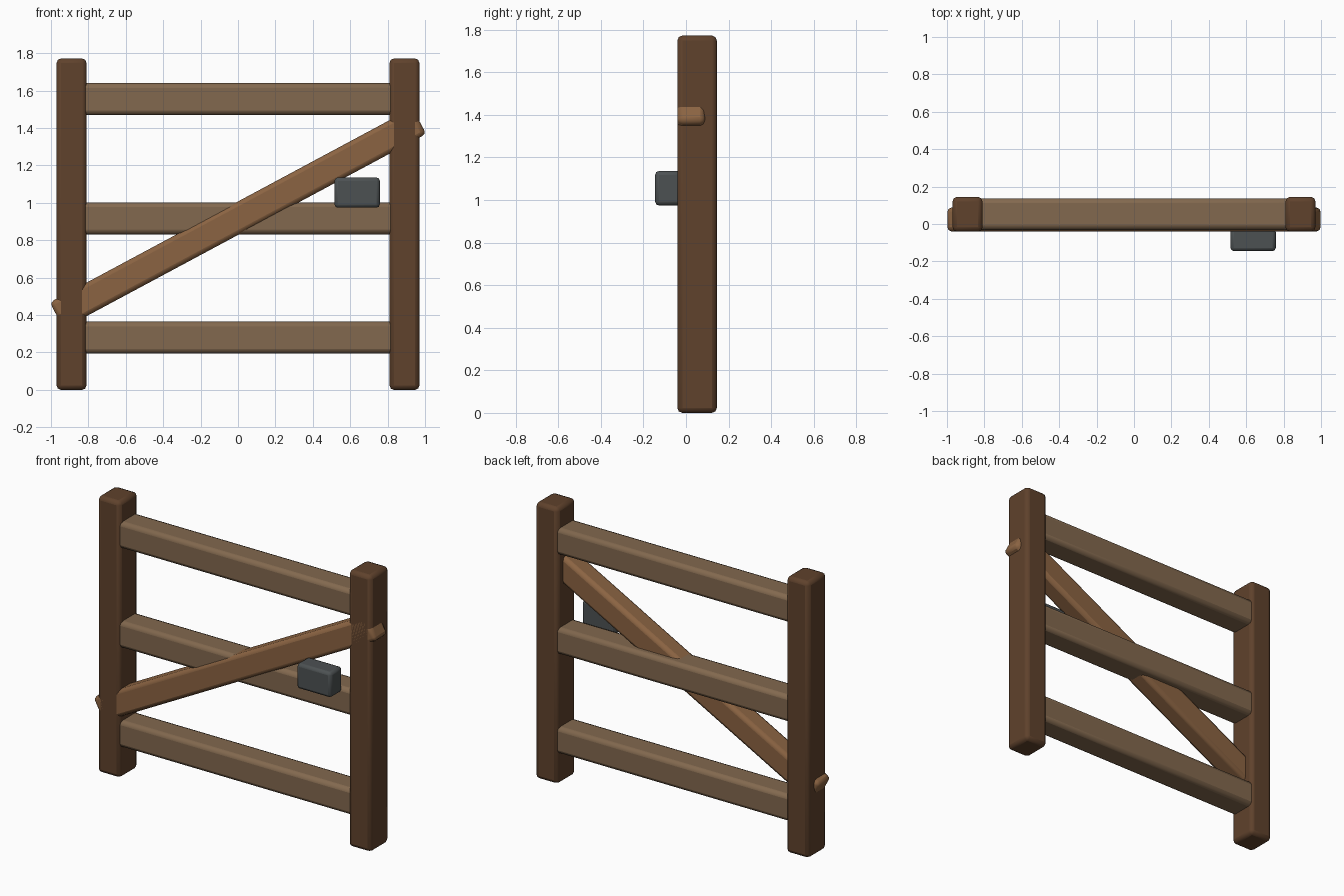
import bpy
import math

if "Cube" in bpy.data.objects:
    bpy.data.objects.remove(bpy.data.objects["Cube"])


def material(name, rgb):
    m = bpy.data.materials.new(name)
    m.diffuse_color = (*rgb, 1.0)
    m.use_nodes = True
    m.node_tree.nodes["Principled BSDF"].inputs["Base Color"].default_value = m.diffuse_color
    return m


DARK = material("dark_wood", (0.115, 0.054, 0.025))
PALE = material("pale_wood", (0.225, 0.140, 0.077))
WARM = material("warm_wood", (0.260, 0.127, 0.055))
IRON = material("iron", (0.073, 0.083, 0.086))


def beam(name, centre, size, bevel, mat, tilt=0.0):
    """Box with rounded edges, optionally tilted in the front plane."""
    bpy.ops.mesh.primitive_cube_add(size=1, location=centre)
    ob = bpy.context.object
    ob.name = name
    ob.scale = size
    bpy.ops.object.transform_apply(location=False, rotation=False, scale=True)
    ob.rotation_euler = (0, -tilt, 0)
    mod = ob.modifiers.new("rounded_edges", "BEVEL")
    mod.width = bevel
    mod.segments = 2
    ob.data.materials.append(mat)
    bpy.ops.object.shade_smooth_by_angle(angle=math.radians(30))
    return ob


# Two upright posts
for side, x in (("left", -0.89), ("right", 0.89)):
    beam(side + "_post", (x, 0.052, 0.886), (0.16, 0.186, 1.772), 0.024, DARK)

# Three horizontal rails, running through the posts
for level, z in (("lower", 0.28), ("middle", 0.917), ("upper", 1.555)):
    beam(level + "_rail", (0, 0.053, z), (1.938, 0.168, 0.17), 0.025, PALE)

# Diagonal brace poking out past both posts
beam("diagonal_brace", (0, 0.024, 0.918), (2.2, 0.13, 0.158), 0.024, WARM,
     math.radians(28.2))

# Latch block on the front
beam("latch", (0.637, -0.085, 1.055), (0.242, 0.12, 0.162), 0.018, IRON)
